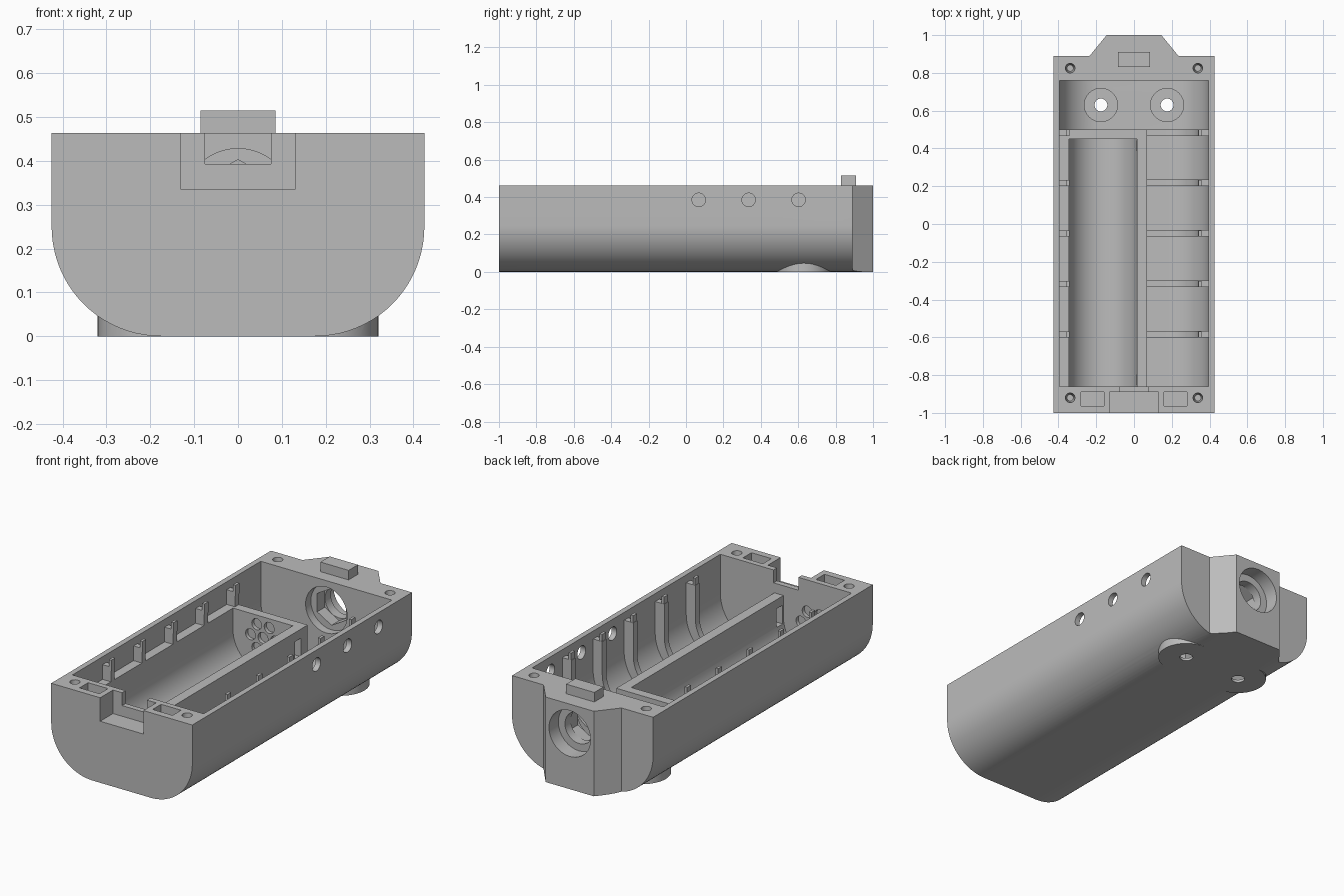
import bpy, bmesh, math
from mathutils import Matrix, Vector

if "Cube" in bpy.data.objects:
    bpy.data.objects.remove(bpy.data.objects["Cube"])

grey = bpy.data.materials.new("matte_grey")
grey.use_nodes = True
GREY = (0.5, 0.5, 0.5, 1)
grey.diffuse_color = GREY
grey.node_tree.nodes["Principled BSDF"].inputs["Base Color"].default_value = GREY

RIM = 0.463
ABOVE = 0.6


def finish(name, bm):
    bmesh.ops.recalc_face_normals(bm, faces=bm.faces)
    mesh = bpy.data.meshes.new(name)
    bm.to_mesh(mesh)
    bm.free()
    obj = bpy.data.objects.new(name, mesh)
    bpy.context.collection.objects.link(obj)
    mesh.materials.append(grey)
    return obj


def prism(name, points, axis, lo, hi):
    """Extrude a 2D outline: (x, z) along 'Y' or (x, y) along 'Z'."""
    bm = bmesh.new()
    put = (lambda p: (p[0], lo, p[1])) if axis == "Y" else (lambda p: (p[0], p[1], lo))
    face = bm.faces.new([bm.verts.new(put(p)) for p in points])
    moved = bmesh.ops.extrude_face_region(bm, geom=[face])["geom"]
    step = Vector((0, hi - lo, 0)) if axis == "Y" else Vector((0, 0, hi - lo))
    bmesh.ops.translate(bm, vec=step, verts=[g for g in moved if isinstance(g, bmesh.types.BMVert)])
    return finish(name, bm)


def box(name, x, y, z):
    return prism(name, [(x[0], y[0]), (x[1], y[0]), (x[1], y[1]), (x[0], y[1])], "Z", *z)


def rod(name, centre, radius, length, axis="Z", sides=48, tip=None):
    bm = bmesh.new()
    bmesh.ops.create_cone(bm, cap_ends=True, segments=sides, radius1=radius,
                          radius2=radius if tip is None else tip, depth=length)
    turn = {"X": Matrix.Rotation(math.pi / 2, 4, "Y"),
            "Y": Matrix.Rotation(math.pi / 2, 4, "X"), "Z": Matrix()}[axis]
    bm.transform(Matrix.Translation(centre) @ turn)
    return finish(name, bm)


def u_profile(left, right, bottom, radius, top, round_left=True, steps=20):
    """Open-topped tub outline with rounded lower corners."""
    arc = [math.pi / 2 * i / steps for i in range(steps + 1)]
    pts = [(left, top)]
    if round_left:
        pts += [(left + radius - radius * math.cos(a), bottom + radius - radius * math.sin(a)) for a in arc]
    else:
        pts += [(left, bottom)]
    pts += [(right - radius + radius * math.sin(a), bottom + radius - radius * math.cos(a)) for a in arc]
    return pts + [(right, top)]


def combine(target, tool, operation="DIFFERENCE"):
    mod = target.modifiers.new("combine", "BOOLEAN")
    mod.operation, mod.object, mod.solver = operation, tool, "EXACT"
    bpy.context.view_layer.objects.active = target
    bpy.ops.object.modifier_apply(modifier=mod.name)
    bpy.data.objects.remove(tool)


# Outer shell with tapered back boss and round feet
body = prism("case_body", u_profile(-0.425, 0.425, 0, 0.25, RIM), "Y", -1, 1)
for s in (-1, 1):
    corner = [(s * 0.235, 0.89), (s * 0.145, 1), (s * 0.137, 1.01), (s * 0.5, 1.01), (s * 0.5, 0.89)]
    combine(body, prism("corner_cut", corner, "Z", -0.1, ABOVE))
    combine(body, rod("foot", (s * 0.175, 0.63, 0.04), 0.145, 0.08), "UNION")

# Rear compartment
combine(body, prism("rear_cut", u_profile(-0.395, 0.395, 0.03, 0.22, ABOVE), "Y", 0.5, 0.76))

# Right compartment: five bays separated by curved ribs
rib_starts = [0.467 - 0.267 * i for i in range(5)]
bay_profile = u_profile(0.07, 0.395, 0.03, 0.22, ABOVE, round_left=False)
rib_profile = u_profile(0.07, 0.34, 0.06, 0.18, ABOVE, round_left=False)
for i, top in enumerate(rib_starts):
    low = rib_starts[i + 1] + 0.035 if i < 4 else -0.86
    combine(body, prism("bay_cut", bay_profile, "Y", low, top))
combine(body, prism("rib_cut", rib_profile, "Y", -0.85, 0.51))
combine(body, box("rib_top_cut", (0.2, 0.395), (-0.85, 0.51), (0.42, ABOVE)))

# Left compartment: ledge and round-bottomed trough
combine(body, box("ledge_cut", (-0.395, 0.08), (-0.86, 0.51), (0.34, ABOVE)))
combine(body, prism("trough_cut", u_profile(-0.345, 0.015, 0.04, 0.18, ABOVE), "Y", -0.86, 0.45))

# Dimples at both trough ends, wire slots through the divider
for y in (-0.86, 0.45):
    for k in range(7):
        r, a = (0.075, k * math.pi / 3) if k else (0, 0)
        spot = (-0.165 + r * math.cos(a), y, 0.225 + r * math.sin(a))
        combine(body, rod("dimple_cut", spot, 0.03, 0.04, "Y", 24))
for y in (-0.85, 0.39):
    combine(body, box("slot_cut", (0, 0.1), (y, y + 0.05), (0.19, 0.29)))

# Stepped opening through the back boss with a hexagonal seat
for y, radius, length, sides in ((0.78, 0.125, 0.05, 48), (0.83, 0.1, 0.08, 6),
                                 (0.88, 0.06, 0.2, 48), (0.98, 0.125, 0.12, 48), (0.9, 0.085, 0.06, 48)):
    combine(body, rod("back_bore", (0, y, 0.303), radius, length, "Y", sides))

# Front notch and narrow passage
combine(body, box("notch_cut", (-0.13, 0.13), (-1.1, -0.89), (0.335, ABOVE)))
combine(body, box("passage_cut", (-0.075, 0.075), (-0.9, -0.85), (0.393, ABOVE)))

# Mirrored pockets, screw holes and foot holes
for s in (-1, 1):
    x = s * 0.22
    combine(body, box("pocket_cut", (x - 0.06, x + 0.06), (-0.963, -0.89), (0.38, ABOVE)))
    for y in (-0.92, 0.825):
        combine(body, rod("screw_cut", (s * 0.338, y, 0.42), 0.017, 0.12, "Z", 24, 0.027))
    combine(body, rod("foot_recess", (s * 0.175, 0.63, 0.1), 0.088, 0.17))
    combine(body, rod("foot_hole", (s * 0.175, 0.63, 0), 0.034, 0.3, "Z", 32))

# Side holes
for y in (0.068, 0.335, 0.602):
    combine(body, rod("side_hole", (0.42, y, 0.385), 0.036, 0.1, "X", 32))

# Left ribs, and raised nubs on every rib
for i, y in enumerate(rib_starts):
    box(f"left_rib_{i + 1}", (-0.4, -0.345), (y, y + 0.033), (0.33, 0.42))
    for side, s in (("left", -1), ("right", 1)):
        inner, outer = sorted((s * 0.342, s * 0.357))
        box(f"{side}_nub_{i + 1}", (inner, outer), (y, y + 0.033), (0.4, 0.458))

# Catch on the back rim
box("back_catch", (-0.085, 0.085), (0.83, 0.91), (RIM - 0.02, 0.515))

# Smooth the curved surfaces, keep edges sharp
bpy.ops.object.select_all(action="DESELECT")
body.select_set(True)
bpy.context.view_layer.objects.active = body
bpy.ops.object.shade_smooth_by_angle(angle=math.radians(30))
